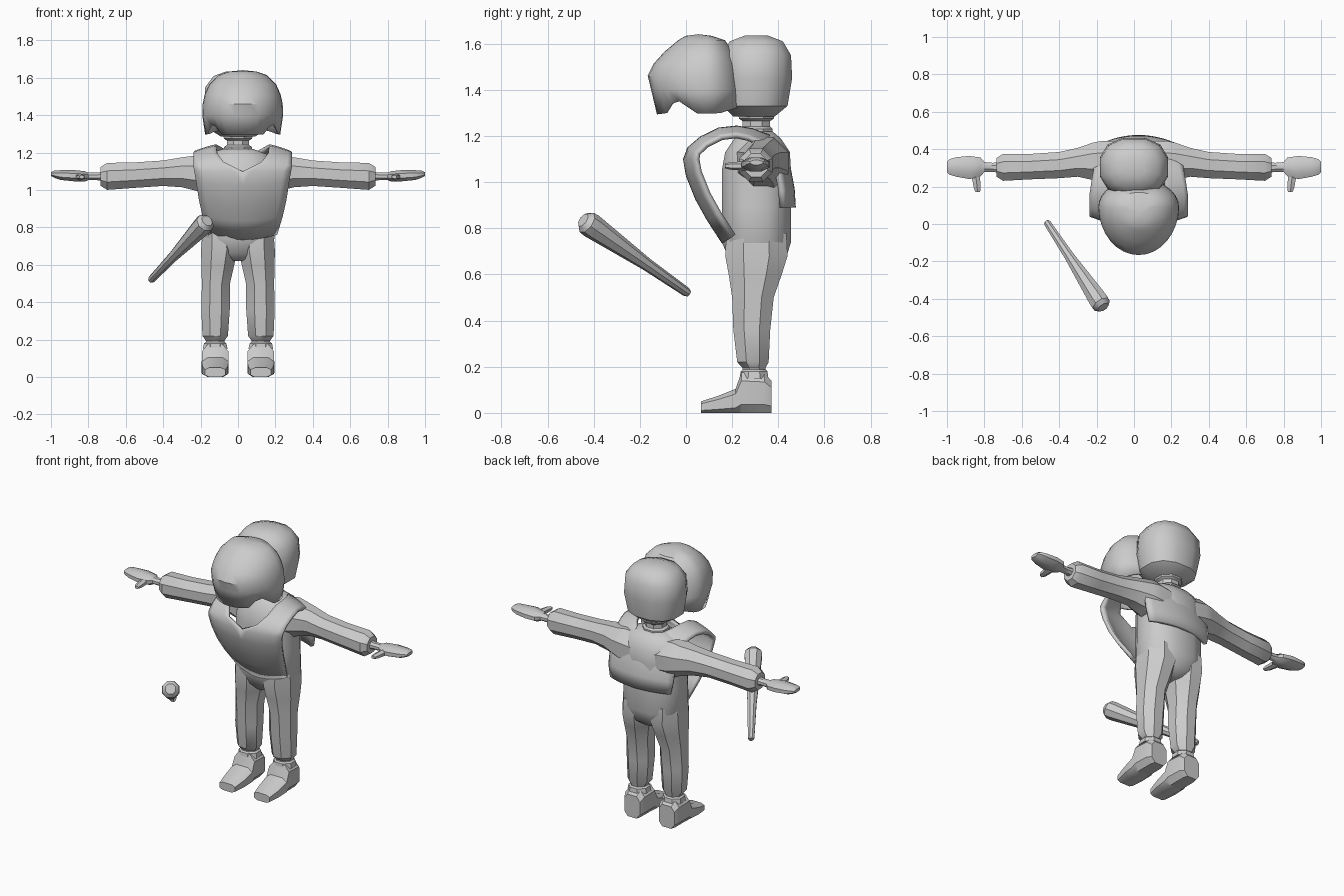
import bpy, bmesh, math
from mathutils import Vector

cube = bpy.data.objects.get("Cube")
if cube:
    bpy.data.objects.remove(cube, do_unlink=True)

grey = bpy.data.materials.new("plain grey")
grey.use_nodes = True
COLOUR = (0.6, 0.6, 0.6, 1)
grey.diffuse_color = COLOUR
grey.node_tree.nodes["Principled BSDF"].inputs["Base Color"].default_value = COLOUR


def finish(name, bm, angle=35, mirror=False, thickness=0):
    """Turn a bmesh into a shaded object with its modifiers."""
    bmesh.ops.remove_doubles(bm, verts=bm.verts, dist=0.0005)
    bmesh.ops.recalc_face_normals(bm, faces=bm.faces)
    mesh = bpy.data.meshes.new(name)
    bm.to_mesh(mesh)
    bm.free()
    ob = bpy.data.objects.new(name, mesh)
    bpy.context.collection.objects.link(ob)
    mesh.materials.append(grey)
    if thickness:
        mod = ob.modifiers.new("thickness", 'SOLIDIFY')
        mod.thickness = thickness
        mod.offset = 0
    if mirror:
        ob.modifiers.new("mirror", 'MIRROR')
    bpy.ops.object.select_all(action='DESELECT')
    ob.select_set(True)
    bpy.context.view_layer.objects.active = ob
    bpy.ops.object.shade_smooth_by_angle(angle=math.radians(angle))
    return ob


def bridge(bm, rings, closed=True):
    """Join neighbouring rows of vertices with quads."""
    for low, high in zip(rings, rings[1:]):
        n = len(low)
        for i in range(n if closed else n - 1):
            j = (i + 1) % n
            bm.faces.new((low[i], low[j], high[j], high[i]))


def loft(name, axis, rows, sides=8, power=2.0, mirror=False, angle=35):
    """Skin rings given as (x, y, z, half size, half size) across an axis."""
    bm = bmesh.new()
    angles = [2 * math.pi * (i + 0.5) / sides for i in range(sides)]
    curve = lambda v: math.copysign(abs(v) ** (2 / power), v)
    us = [curve(math.cos(a)) for a in angles]
    vs = [curve(math.sin(a)) for a in angles]
    mu, mv = max(us), max(vs)
    rings = []
    for x, y, z, a, b in rows:
        ring = []
        for u, v in zip(us, vs):
            p, q = a * u / mu, b * v / mv
            offset = {'x': (0, p, q), 'y': (p, 0, q), 'z': (p, q, 0)}[axis]
            ring.append(bm.verts.new(Vector((x, y, z)) + Vector(offset)))
        rings.append(ring)
    bridge(bm, rings)
    bm.faces.new(rings[0])
    bm.faces.new(rings[-1])
    return finish(name, bm, angle, mirror)


# Torso, neck and head
loft("torso", 'z', [
    (0, .30, .62, .03, .08), (0, .31, .66, .15, .12), (0, .305, .74, .195, .15),
    (0, .305, .9, .19, .15), (0, .305, 1.05, .19, .15), (0, .31, 1.13, .19, .14),
    (0, .31, 1.19, .16, .10), (0, .305, 1.22, .08, .07)], sides=12, power=2.4, angle=50)
loft("neck", 'z', [
    (0, .305, 1.19, .075, .07), (0, .305, 1.23, .075, .07), (0, .305, 1.24, .06, .06),
    (0, .305, 1.265, .06, .06), (0, .305, 1.275, .075, .075), (0, .305, 1.3, .08, .08)])
loft("head", 'z', [
    (0, .295, 1.285, .09, .09), (0, .30, 1.33, .16, .14), (0, .305, 1.45, .182, .155),
    (0, .305, 1.55, .175, .15), (0, .305, 1.61, .13, .115), (0, .305, 1.635, .06, .05)],
    sides=12, power=2.4, angle=40)

# Arms and hands
loft("arm", 'x', [
    (.05, .31, 1.07, .13, .11), (.17, .335, 1.085, .11, .11), (.22, .335, 1.09, .10, .095),
    (.3, .33, 1.095, .077, .08), (.4, .315, 1.09, .07, .068), (.55, .307, 1.08, .068, .068),
    (.7, .303, 1.073, .072, .072), (.735, .303, 1.073, .05, .05)], mirror=True)
loft("hand", 'x', [
    (.72, .303, 1.073, .03, .025), (.755, .303, 1.073, .024, .02), (.8, .305, 1.073, .026, .02),
    (.82, .305, 1.073, .05, .028), (.88, .302, 1.077, .062, .03), (.95, .305, 1.08, .052, .026),
    (.985, .305, 1.085, .042, .018), (1, .305, 1.085, .028, .01)], mirror=True)
loft("thumb", 'y', [
    (.84, .29, 1.07, .03, .02), (.845, .25, 1.07, .022, .02),
    (.838, .19, 1.07, .018, .016), (.835, .17, 1.07, .012, .01)], sides=6, mirror=True)

# Legs and shoes
loft("leg", 'z', [
    (.1, .305, .78, .09, .13), (.1, .305, .68, .097, .135), (.108, .30, .6, .088, .115),
    (.118, .29, .5, .075, .09), (.12, .285, .36, .076, .08), (.122, .29, .22, .068, .068),
    (.122, .295, .195, .05, .05), (.122, .295, .16, .05, .05)], mirror=True)
loft("shoe", 'y', [
    (.122, .065, .025, .055, .025), (.122, .14, .037, .068, .037), (.122, .215, .052, .072, .052),
    (.122, .24, .088, .07, .088), (.122, .34, .085, .068, .085), (.122, .37, .07, .055, .07)],
    power=3.2, mirror=True)
loft("shoe_collar", 'z', [
    (.122, .295, .15, .066, .062), (.122, .295, .18, .06, .058), (.122, .295, .188, .05, .05)],
    mirror=True)

# Loose vest: one sheet from the front hem over the shoulders to the back hem
VEST_X = 0.025
vest_path = [  # y, z, half width, neck hole half width
    (.165, .74, .18, 0), (.10, .84, .21, 0), (.05, .93, .23, 0), (.01, 1.03, .245, 0),
    (-.002, 1.1, .255, 0), (.01, 1.15, .26, .10), (.06, 1.2, .26, .135), (.14, 1.24, .26, .14),
    (.22, 1.25, .25, .14), (.29, 1.235, .24, .12), (.36, 1.2, .23, .07), (.41, 1.14, .225, 0),
    (.445, 1.05, .225, 0), (.46, .97, .225, 0), (.465, .89, .21, 0)]
bm = bmesh.new()
for side in (-1, 1):
    rows = []
    for i, (y, z, width, hole) in enumerate(vest_path):
        before, after = vest_path[max(i - 1, 0)], vest_path[min(i + 1, len(vest_path) - 1)]
        along = Vector((0, after[0] - before[0], after[1] - before[1])).normalized()
        inward = Vector((0, along.z, -along.y))
        row = []
        for k in range(7):
            x = hole + (width - hole) * k / 6
            point = Vector((VEST_X + side * x, y, z)) + inward * 0.05 * (x / width) ** 2
            row.append(bm.verts.new(point))
        rows.append(row)
    bridge(bm, rows, closed=False)
finish("vest", bm, 50, thickness=0.022)

# Helmet shell, with a face flap in front and raised notches beside it
HELMET_X, MIDDLE = 0.025, 0.09
helmet_rows = [  # z, front y, back y, half width
    (1.628, .0, .11, .07), (1.61, -.03, .165, .125), (1.56, -.09, .2, .175),
    (1.51, -.135, .22, .197), (1.46, -.16, .23, .208), (1.40, -.145, .237, .21)]
hem = [(-.12, 1.295), (-.08, 1.30), (-.045, 1.365), (-.01, 1.34), (.05, 1.298), (.14, 1.298), (.24, 1.33)]


def hem_height(y):
    for (y0, z0), (y1, z1) in zip(hem, hem[1:]):
        if y <= y1:
            return z0 + (z1 - z0) * max(0, (y - y0) / (y1 - y0))
    return hem[-1][1]


def helmet_point(angle, z, front, back, width):
    c = math.cos(angle)
    reach = MIDDLE - front if c > 0 else back - MIDDLE
    return Vector((HELMET_X + width * math.sin(angle), MIDDLE - c * reach, z))


bm = bmesh.new()
turns = [2 * math.pi * i / 32 for i in range(32)]
rings = [[bm.verts.new(helmet_point(a, *row)) for a in turns] for row in helmet_rows]
edge = []
for a in turns:
    p = helmet_point(a, 1.3, -.12, .24, .195)
    p.z = hem_height(p.y)
    edge.append(bm.verts.new(p))
rings.append(edge)
bridge(bm, rings)
top = bm.verts.new((HELMET_X, .055, 1.635))
for i in range(32):
    bm.faces.new((rings[0][i - 1], rings[0][i], top))
finish("helmet", bm, 35, thickness=0.012)

# Bat floating in front of the right leg
start, end = Vector((-.46, 0, .525)), Vector((-.175, -.43, .825))
length = (end - start).length
bat = loft("bat", 'z', [
    (0, 0, -.015, .014, .014), (0, 0, 0, .019, .019), (0, 0, length * .4, .026, .026),
    (0, 0, length * .95, .05, .05), (0, 0, length, .048, .048),
    (0, 0, length + .022, .03, .03)])
bat.location = start
bat.rotation_euler = (end - start).to_track_quat('Z', 'Y').to_euler()
